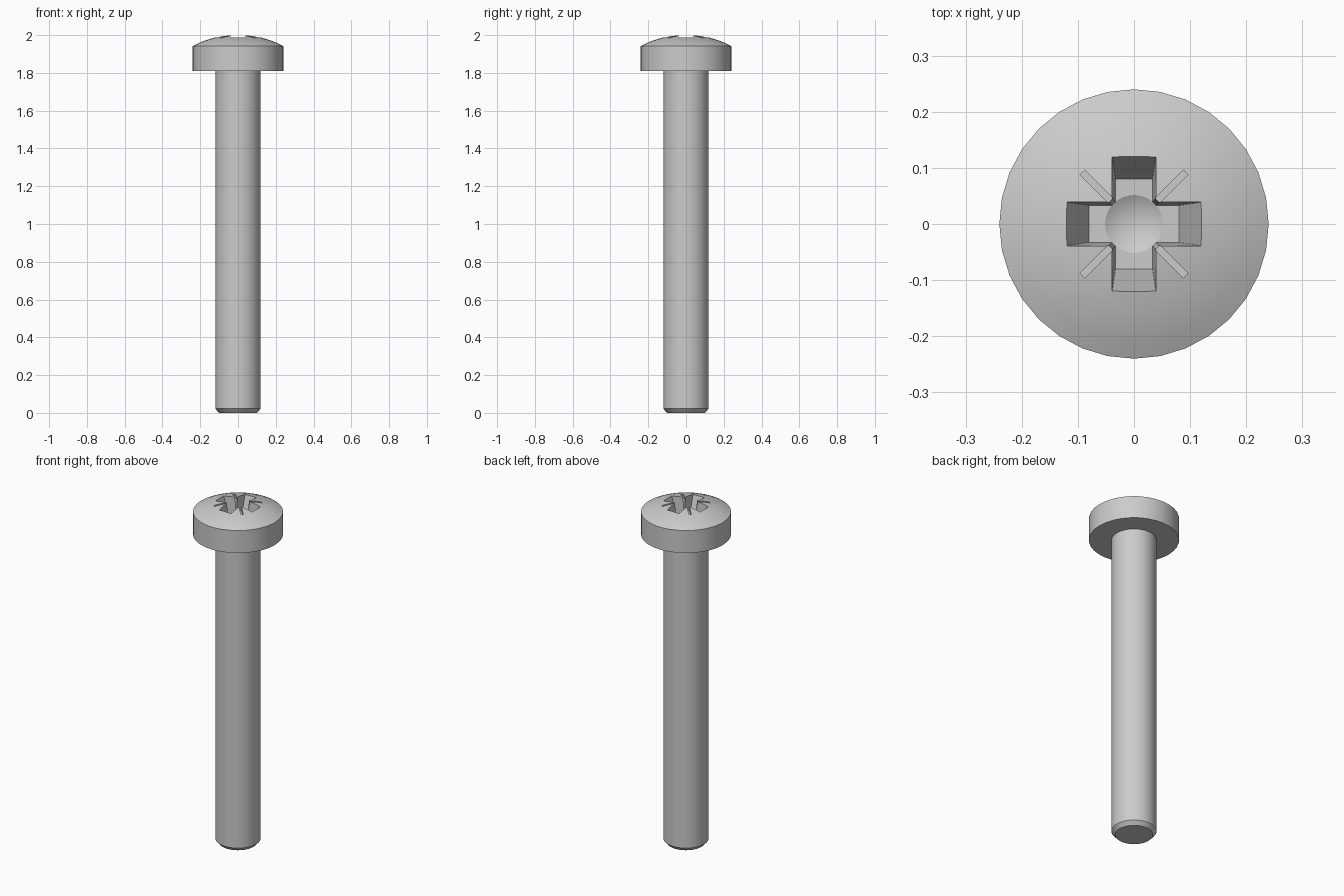
import bpy, bmesh, math
from mathutils import Matrix

if "Cube" in bpy.data.objects:
    bpy.data.objects.remove(bpy.data.objects["Cube"])

SEG = 32


def finish(name, bm):
    bmesh.ops.recalc_face_normals(bm, faces=bm.faces)
    me = bpy.data.meshes.new(name)
    bm.to_mesh(me)
    bm.free()
    ob = bpy.data.objects.new(name, me)
    bpy.context.collection.objects.link(ob)
    return ob


def lathe(name, profile):
    """Revolve an (r, z) profile around z; ends with r = 0 become poles."""
    bm = bmesh.new()
    rings = []
    for r, z in profile:
        n = SEG if r > 0 else 1
        rings.append([bm.verts.new((r * math.cos(2 * math.pi * i / SEG),
                                    r * math.sin(2 * math.pi * i / SEG), z)) for i in range(n)])
    for a, b in zip(rings, rings[1:]):
        for i in range(SEG):
            j = (i + 1) % SEG
            loop = [a[i % len(a)], a[j % len(a)], b[j % len(b)], b[i % len(b)]]
            bm.faces.new(list(dict.fromkeys(loop)))
    if len(rings[0]) > 1:
        bm.faces.new(rings[0])
    if len(rings[-1]) > 1:
        bm.faces.new(rings[-1])
    return finish(name, bm)


def frustum(name, low, high, z0, z1, angle=0):
    """Tapered block; low/high are (x0, x1, half_y) at z0 and z1."""
    bm = bmesh.new()
    pts = []
    for (x0, x1, h), z in ((low, z0), (high, z1)):
        pts.append([bm.verts.new(p) for p in ((x0, -h, z), (x1, -h, z), (x1, h, z), (x0, h, z))])
    a, b = pts
    bm.faces.new(a)
    bm.faces.new(b)
    for i in range(4):
        j = (i + 1) % 4
        bm.faces.new((a[i], a[j], b[j], b[i]))
    bm.transform(Matrix.Rotation(math.radians(angle), 4, 'Z'))
    return finish(name, bm)


# screw body: chamfered shank, cylindrical head, shallow dome
R, TOP = 0.51, 2.002
dome = [(r, TOP - R + math.sqrt(R * R - r * r))
        for r in (0.24, 0.21, 0.18, 0.15, 0.12, 0.09, 0.06, 0.03, 0)]
screw = lathe("screw", [(0.10, 0), (0.12, 0.022), (0.12, 1.81), (0.24, 1.81)] + dome)

# cross recess cutters
FLOOR = 1.865
cutters = []
for ang in (0, 90):
    cutters.append(frustum("slot_cutter", (-0.08, 0.08, 0.033), (-0.134, 0.134, 0.041),
                           FLOOR, 2.03, ang))
cutters.append(frustum("corner_cutter", (-0.051, 0.051, 0.051), (-0.063, 0.063, 0.063),
                       FLOOR + 0.001, 2.035, 45))
cutters.append(lathe("cone_cutter", [(0, 1.835), (0.055, FLOOR + 0.002), (0.02, FLOOR + 0.03)]))

# thin diagonal tick marks
for ang in (45, 135, 225, 315):
    cutters.append(frustum("tick_cutter", (0.045, 0.13, 0.006), (0.045, 0.13, 0.006),
                           1.975, 2.04, ang))

for c in cutters:
    c.hide_render = True
    mod = screw.modifiers.new("recess", 'BOOLEAN')
    mod.operation = 'DIFFERENCE'
    mod.solver = 'EXACT'
    mod.object = c

bpy.context.view_layer.objects.active = screw
screw.select_set(True)
for m in list(screw.modifiers):
    bpy.ops.object.modifier_apply(modifier=m.name)
for c in cutters:
    bpy.data.objects.remove(c, do_unlink=True)
bpy.ops.object.shade_smooth_by_angle(angle=math.radians(25))
